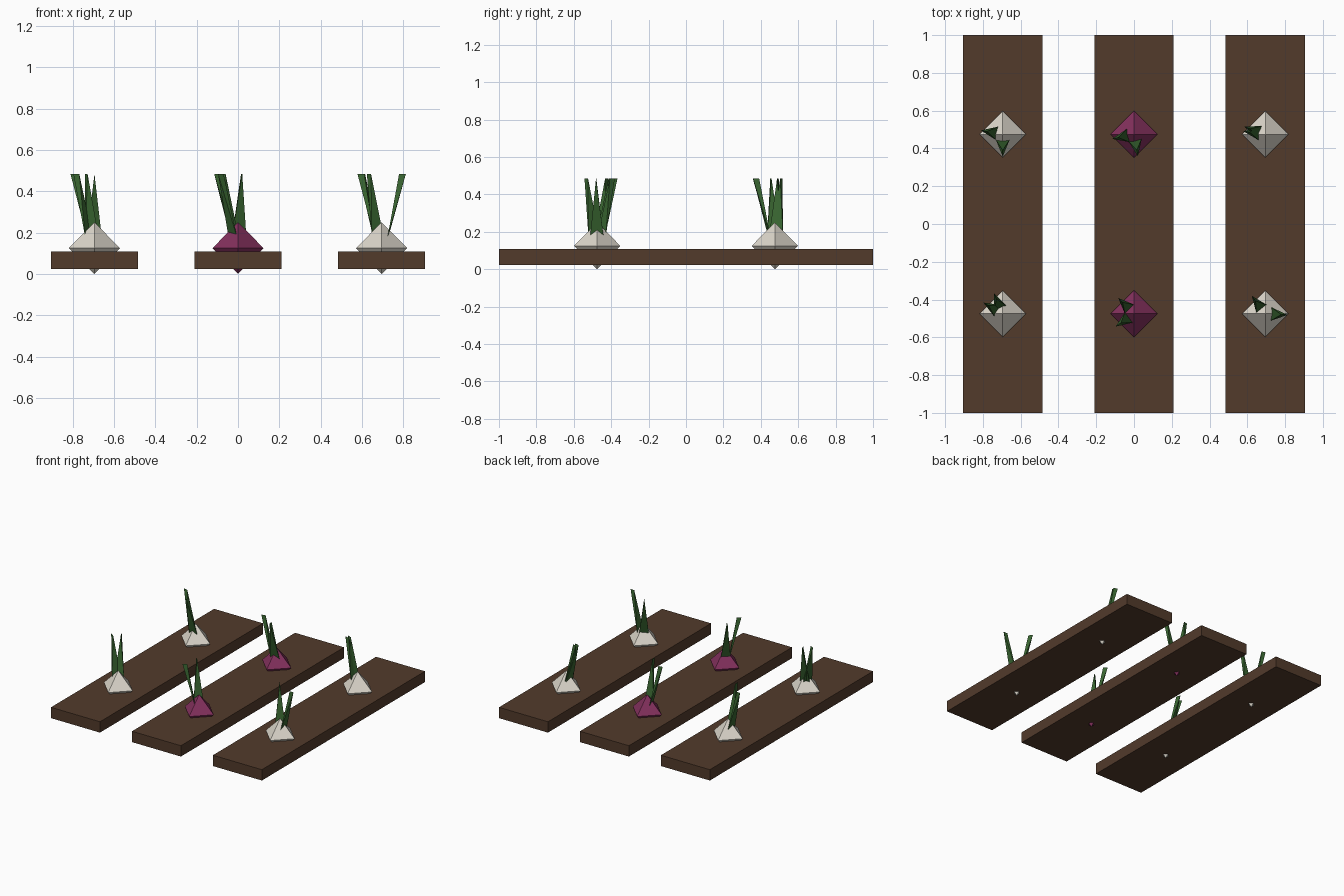
import bpy, math
from mathutils import Vector

if "Cube" in bpy.data.objects:
    bpy.data.objects.remove(bpy.data.objects["Cube"])


def material(name, rgb):
    m = bpy.data.materials.new(name)
    m.diffuse_color = (*rgb, 1)
    m.use_nodes = True
    m.node_tree.nodes["Principled BSDF"].inputs["Base Color"].default_value = m.diffuse_color
    return m


SOIL = material("soil", (0.085, 0.043, 0.024))
WHITE = material("white_skin", (0.72, 0.68, 0.60))
PURPLE = material("purple_skin", (0.23, 0.03, 0.11))
GREEN = material("leaf_green", (0.04, 0.13, 0.03))


def add_mesh(name, verts, faces, mat):
    me = bpy.data.meshes.new(name)
    me.from_pydata(verts, [], faces)
    me.materials.append(mat)
    ob = bpy.data.objects.new(name, me)
    bpy.context.collection.objects.link(ob)
    return ob


def soil_bed(x):
    bpy.ops.mesh.primitive_cube_add(size=1, location=(x, 0, 0.066))
    ob = bpy.context.object
    ob.name = "soil_bed"
    ob.scale = (0.42, 2.0, 0.084)
    ob.data.materials.append(SOIL)


def bulb(x, y, mat):
    # octahedron: ring of four points plus top and bottom
    r, c = 0.124, Vector((x, y, 0.125))
    ring = [c + Vector((r * math.cos(i * math.pi / 2), r * math.sin(i * math.pi / 2), 0)) for i in range(4)]
    verts = ring + [c + Vector((0, 0, 0.125)), c - Vector((0, 0, 0.125))]
    faces = []
    for i in range(4):
        j = (i + 1) % 4
        faces += [(i, j, 4), (j, i, 5)]
    add_mesh("bulb", verts, faces, mat)


def leaf(x, y, degrees):
    # slim wedge: crosswise edge at the base, radial edge at the tip
    a = math.radians(degrees)
    out = Vector((math.cos(a), math.sin(a), 0))
    side = Vector((-out.y, out.x, 0))
    c = Vector((x, y, 0))
    low, high = Vector((0, 0, 0.175)), Vector((0, 0, 0.485))
    verts = [c + out * 0.03 - side * 0.036 + low, c + out * 0.03 + side * 0.036 + low,
             c + out * 0.085 + high, c + out * 0.118 + high]
    add_mesh("leaf", verts, [(0, 1, 3), (1, 0, 2), (0, 3, 2), (1, 2, 3)], GREEN)


# Beds, each with a back and a front bulb and the directions its leaves lean
beds = [(-0.695, WHITE, (170, 270), (113, 150)),
        (0.0, PURPLE, (192, 280), (135, 215)),
        (0.695, WHITE, (160, 172), (127, 357))]
for x, skin, back, front in beds:
    soil_bed(x)
    for y, angles in ((0.475, back), (-0.475, front)):
        bulb(x, y, skin)
        for d in angles:
            leaf(x, y, d)
